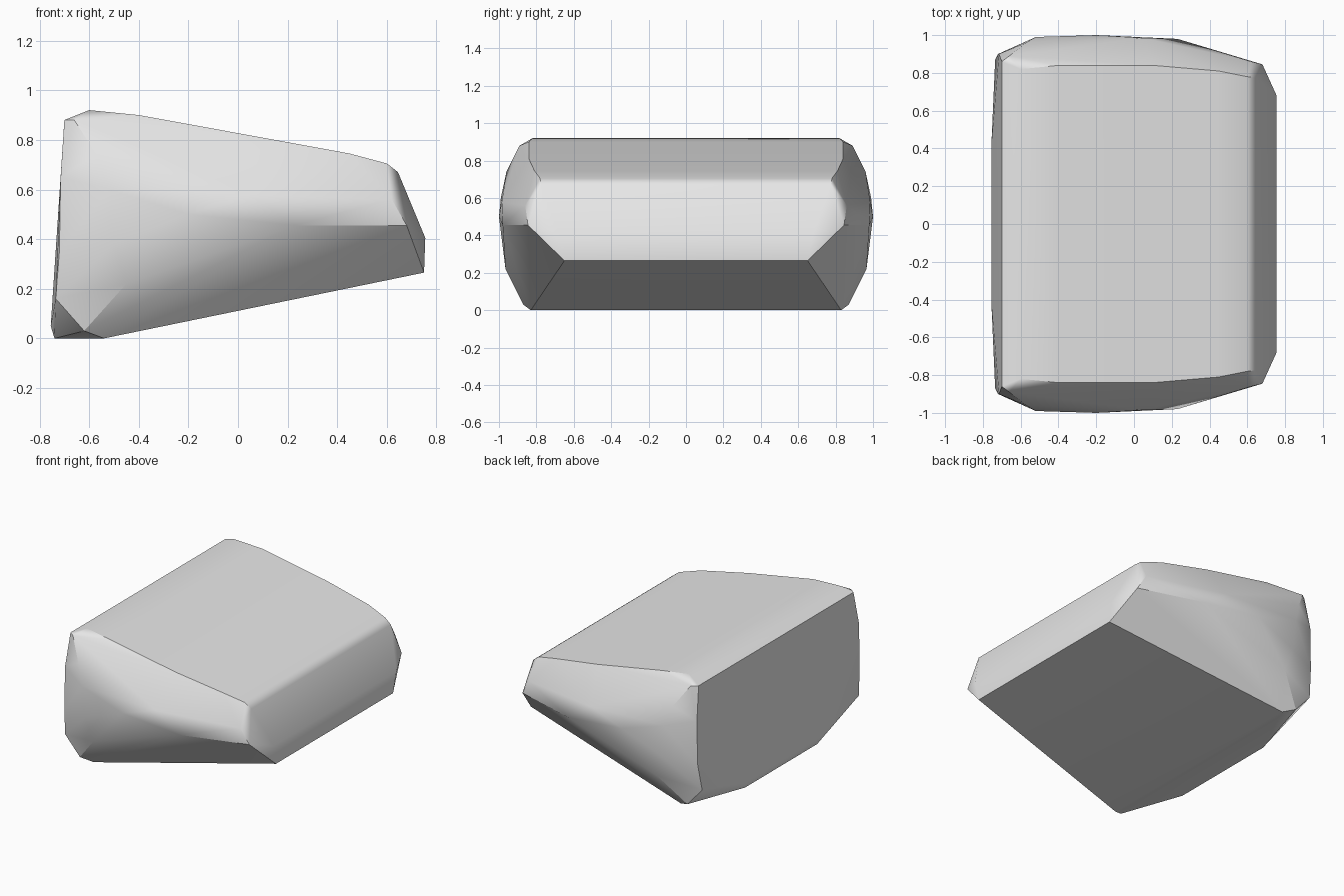
import bpy, bmesh, math

cube = bpy.data.objects.get("Cube")
if cube:
    bpy.data.objects.remove(cube, do_unlink=True)

# Plain stone material
stone = bpy.data.materials.new("stone_grey")
stone.use_nodes = True
grey = (0.8, 0.8, 0.8, 1)
stone.diffuse_color = grey
bsdf = next(n for n in stone.node_tree.nodes if n.type == 'BSDF_PRINCIPLED')
bsdf.inputs["Base Color"].default_value = grey

# Corner points of one half of the wedge, grouped by region
top_rim = [(-.70, .86, .88), (-.6, .82, .92), (-.4, .84, .9),
           (.1, .84, .809), (.45, .81, .745), (.6, .78, .705)]
thin_end = [(.645, .775, .67), (.755, .68, .405), (.75, .65, .265)]
side_bulge = [(-.66, .89, .88), (-.57, .96, .74), (-.52, .99, .6),
              (-.2, 1, .5), (-.5, .985, .38), (-.45, .965, .22),
              (.05, .985, .58), (.23, .98, .455), (.62, .86, .56),
              (.68, .845, .455)]
thick_end = [(-.715, .9, .65), (-.72, .9, .35), (-.735, .87, .16)]
underside = [(-.54, .83, 0), (-.62, .87, .03), (-.755, .42, .05),
             (-.74, .4, 0)]
half = top_rim + thin_end + side_bulge + thick_end + underside

# Wrap the mirrored points in a convex faceted skin
bm = bmesh.new()
for x, y, z in half:
    for side in (-1, 1):
        bm.verts.new((x, side * y, z))
bmesh.ops.convex_hull(bm, input=bm.verts[:])
loose = [v for v in bm.verts if not v.link_faces]
bmesh.ops.delete(bm, geom=loose, context='VERTS')
bmesh.ops.dissolve_limit(bm, angle_limit=math.radians(1.5),
                         verts=bm.verts[:], edges=bm.edges[:])
bmesh.ops.recalc_face_normals(bm, faces=bm.faces[:])
mesh = bpy.data.meshes.new("wedge_rock")
bm.to_mesh(mesh)
bm.free()
mesh.materials.append(stone)
rock = bpy.data.objects.new("wedge_rock", mesh)
bpy.context.collection.objects.link(rock)

# Soft shading within the worn sides, crisp main edges
bpy.ops.object.select_all(action='DESELECT')
rock.select_set(True)
bpy.context.view_layer.objects.active = rock
bpy.ops.object.shade_smooth_by_angle(angle=math.radians(30))
weighted = rock.modifiers.new("face_weighting", 'WEIGHTED_NORMAL')
weighted.keep_sharp = True
